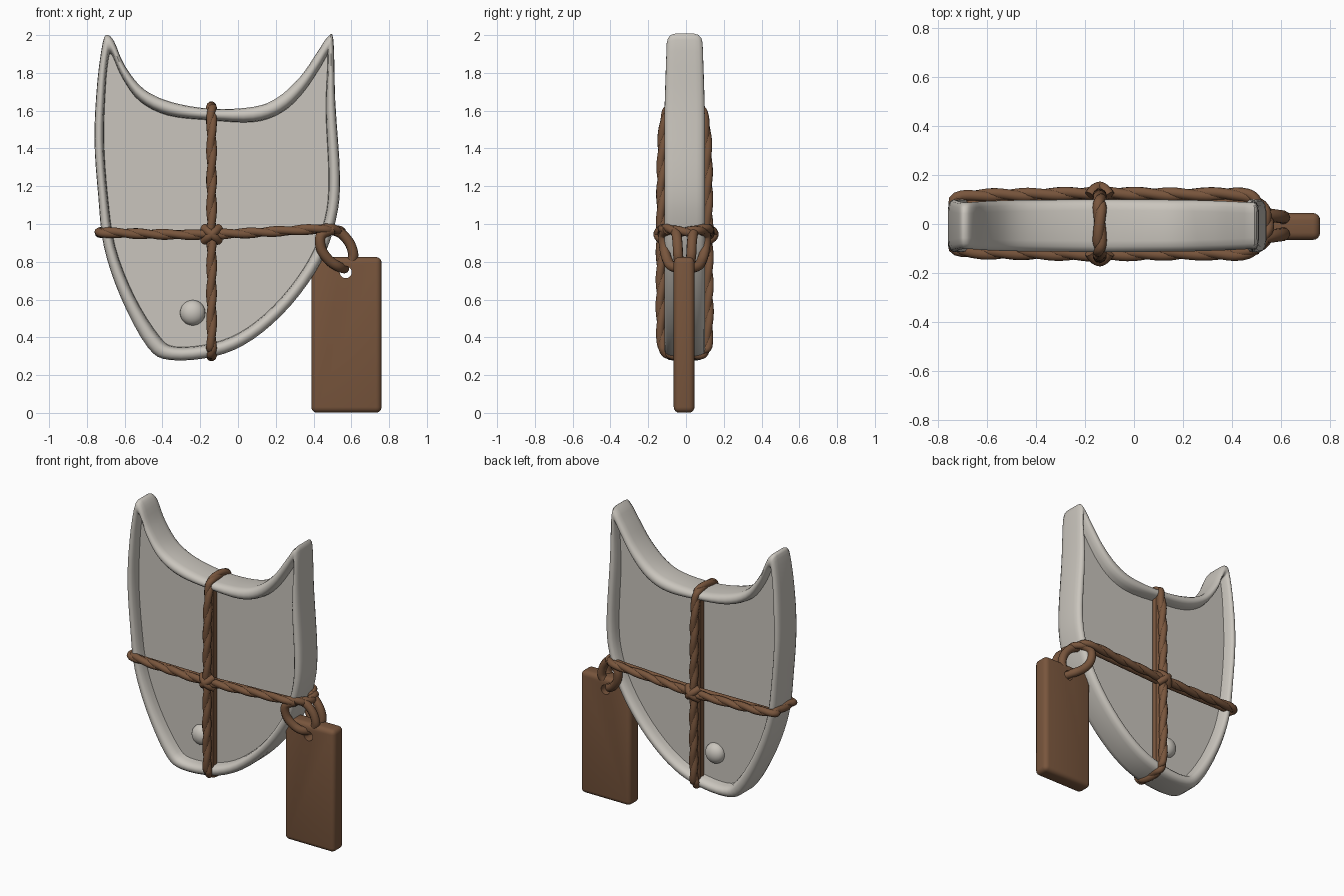
import bpy, bmesh, math
from mathutils import Vector

if "Cube" in bpy.data.objects:
    bpy.data.objects.remove(bpy.data.objects["Cube"], do_unlink=True)


def material(name, rgb):
    mat = bpy.data.materials.new(name)
    mat.use_nodes = True
    mat.diffuse_color = (*rgb, 1)
    shader = next(n for n in mat.node_tree.nodes if n.type == 'BSDF_PRINCIPLED')
    shader.inputs["Base Color"].default_value = (*rgb, 1)
    return mat


CHALK = material("chalk white", (0.59, 0.56, 0.51))
LEATHER = material("leather brown", (0.19, 0.092, 0.046))


def select_only(obj):
    bpy.ops.object.select_all(action='DESELECT')
    obj.select_set(True)
    bpy.context.view_layer.objects.active = obj


def finish(obj, name, mat, angle=40):
    obj.name = name
    obj.data.materials.clear()
    obj.data.materials.append(mat)
    select_only(obj)
    bpy.ops.object.shade_smooth_by_angle(angle=math.radians(angle))
    return obj


def spline(points, steps, cyclic):
    """Catmull-Rom samples through points of any dimension."""
    pts = [Vector(p) for p in points]
    n = len(pts)
    pick = (lambda i: pts[i % n]) if cyclic else (lambda i: pts[max(0, min(n - 1, i))])
    out = []
    for i in range(n if cyclic else n - 1):
        a, b, c, d = (pick(i + k) for k in (-1, 0, 1, 2))
        for s in range(steps):
            t = s / steps
            out.append(0.5 * (2 * b + (c - a) * t + (2 * a - 5 * b + 4 * c - d) * t ** 2
                              + (3 * b - a - 3 * c + d) * t ** 3))
    if not cyclic:
        out.append(pts[-1])
    return out


def strand(name, path, radius, cyclic):
    curve = bpy.data.curves.new(name, 'CURVE')
    curve.dimensions = '3D'
    curve.bevel_depth = radius
    curve.bevel_resolution = 3
    curve.use_fill_caps = True
    poly = curve.splines.new('POLY')
    poly.points.add(len(path) - 1)
    for point, co in zip(poly.points, path):
        point.co = (*co, 1)
    poly.use_cyclic_u = cyclic
    obj = bpy.data.objects.new(name, curve)
    bpy.context.collection.objects.link(obj)
    select_only(obj)
    bpy.ops.object.convert(target='MESH')
    return finish(bpy.context.object, name, LEATHER, 60)


def resample(path, gap):
    """Even spacing round a closed path."""
    out = []
    for i, a in enumerate(path):
        b = path[(i + 1) % len(path)]
        count = max(1, round((b - a).length / gap))
        out += [a.lerp(b, k / count) for k in range(count)]
    return out


def twisted_cord(name, points, axis):
    """Two strands wound round a closed path lying in the plane normal to axis."""
    path = resample(spline(points, 6, True), 0.02)
    n = len(path)
    turns = round(n * 0.02 / 0.3)
    for side in (0, 1):
        wound = []
        for i, p in enumerate(path):
            across = (path[(i + 1) % n] - path[i - 1]).normalized().cross(axis)
            a = math.tau * turns * i / n + math.pi * side
            wound.append(p + 0.007 * (math.cos(a) * axis + math.sin(a) * across))
        strand(f"{name}_strand_{side + 1}", wound, 0.022, True)


# Shield body: outer edge (x, z) paired with the inner edge of the rim (x, z)
RIM = [
    (-.69, 2, -.675, 1.9), (-.655, 1.965, -.66, 1.88), (-.6, 1.84, -.61, 1.77),
    (-.5, 1.715, -.52, 1.65), (-.35, 1.645, -.37, 1.575), (-.14, 1.61, -.15, 1.55),
    (.08, 1.62, .08, 1.54), (.21, 1.67, .23, 1.59), (.33, 1.78, .34, 1.69),
    (.42, 1.91, .43, 1.82), (.475, 1.99, .465, 1.88), (.505, 1.975, .475, 1.87),
    (.515, 1.65, .465, 1.6), (.54, 1.25, .48, 1.24), (.52, 1.03, .46, 1.03),
    (.44, .8, .38, .82), (.28, .57, .23, .61), (.08, .39, .05, .45),
    (-.12, .3, -.13, .37), (-.36, .28, -.33, .35), (-.48, .35, -.42, .41),
    (-.62, .61, -.55, .62), (-.71, .88, -.65, .88), (-.74, 1.15, -.69, 1.15),
    (-.76, 1.45, -.71, 1.45), (-.745, 1.75, -.7, 1.74), (-.715, 1.965, -.685, 1.88)]
PANEL_DEPTH = 0.035
MIDDLE = -0.007


def half_thickness(z):
    return 0.107 - 0.012 * max(0, min(1, (z - 1.6) / 0.4))


def build_shield():
    bm = bmesh.new()
    edge = spline(RIM, 4, True)
    # (blend from outer to inner edge, drop below the rim's face)
    section = [(1, None), (.95, .04), (.84, .014), (.66, .002), (.45, 0), (.22, .006), (.06, .022), (0, .045)]
    rows = [(-1, *s) for s in section] + [(1, *s) for s in reversed(section)]
    loops = []
    for side, blend, drop in rows:
        loop = []
        for ox, oz, ix, iz in edge:
            x, z = ox + (ix - ox) * blend, oz + (iz - oz) * blend
            y = PANEL_DEPTH if drop is None else half_thickness(oz) - drop
            loop.append(bm.verts.new((x, side * y + MIDDLE, z)))
        loops.append(loop)
    n = len(edge)
    for a, b in zip(loops, loops[1:]):
        for i in range(n):
            j = (i + 1) % n
            bm.faces.new((a[i], a[j], b[j], b[i]))
    panels = [bm.faces.new(loops[0]), bm.faces.new(loops[-1])]
    bmesh.ops.triangulate(bm, faces=panels)
    bmesh.ops.recalc_face_normals(bm, faces=bm.faces)
    mesh = bpy.data.meshes.new("shield_body")
    bm.to_mesh(mesh)
    bm.free()
    obj = bpy.data.objects.new("shield_body", mesh)
    bpy.context.collection.objects.link(obj)
    finish(obj, "shield_body", CHALK, 50)
    # Keep the two panels flat
    for face in mesh.polygons:
        if len(face.vertices) == 3:
            face.use_smooth = False


build_shield()

# Round studs on both panels
for side, label in ((-1, "front"), (1, "back")):
    bpy.ops.mesh.primitive_uv_sphere_add(segments=24, ring_count=14, radius=0.067,
                                         location=(-.24, side * PANEL_DEPTH + MIDDLE, .53))
    bpy.context.object.scale.y = 0.8
    finish(bpy.context.object, label + "_stud", CHALK)

# Vertical cord round the shield
CX = -0.14
half = [(-.06, 1.615), (-.1, 1.57), (-.118, 1.4), (-.124, .95), (-.124, .42), (-.105, .33), (-.06, .305)]
upright = [(CX, y + MIDDLE, z) for y, z in half] + [(CX, MIDDLE - y, z) for y, z in reversed(half)]
twisted_cord("vertical_cord", upright, Vector((1, 0, 0)))

# Level cord, closing to a point beside the tag
level = [(-.725, -.05, .955), (-.7, -.11, .955), (-.4, -.12, .945), (CX, -.125, .945),
         (.2, -.12, .96), (.44, -.12, .975), (.51, -.08, .97), (.54, -.03, .96)]
twisted_cord("level_cord", level + [(x, -y, z) for x, y, z in reversed(level)], Vector((0, 0, 1)))

for side, label in ((-1, "front"), (1, "back")):
    # Inner strands filling the gap down to the panels
    for depth, layer in ((.055, "lower"), (.088, "upper")):
        y = side * depth + MIDDLE
        strand(f"{label}_{layer}_upright", [Vector((CX, y, z)) for z in (.34, 1.57)], 0.022, False)
    strand(label + "_inner_level", [Vector((-.7, y, .95)), Vector((CX, y, .945)),
                                    Vector((.48, y, .97))], 0.022, False)
    # Crossed knot
    for tilt in (-1, 1):
        knot = [(CX + .04 * k, side * (.15 - .035 * k * k), .945 + .035 * k * tilt)
                for k in (-1, -.5, 0, .5, 1)]
        strand(f"{label}_knot_{'rising' if tilt > 0 else 'falling'}", spline(knot, 4, False), 0.023, False)
    # Hanging loops joining the level cord to the tag
    near = [(.5, .09, .97), (.44, .112, .94), (.44, .108, .87), (.48, .092, .81), (.53, .065, .775), (.565, 0, .765)]
    far = [(.49, .06, .97), (.545, .045, .95), (.59, .038, .9), (.61, .035, .84), (.6, .03, .8)]
    for part, points in (("near_loop", near), ("far_loop", far)):
        path = spline([(x, side * y + MIDDLE, z) for x, y, z in points], 6, False)
        strand(f"{label}_{part}", path, 0.027, False)

# Hanging tag with a drilled hole
bpy.ops.mesh.primitive_cube_add(size=1, location=(.574, -.01, .413))
tag = bpy.context.object
tag.scale = (.372, .11, .824)
bpy.ops.object.transform_apply(location=False, rotation=False, scale=True)
bevel = tag.modifiers.new("soft_edges", 'BEVEL')
bevel.width = 0.03
bevel.segments = 4
bpy.ops.mesh.primitive_cylinder_add(vertices=20, radius=0.032, depth=0.4,
                                    location=(.57, 0, .745), rotation=(math.pi / 2, 0, 0))
cutter = bpy.context.object
cutter.hide_render = True
drill = tag.modifiers.new("hole", 'BOOLEAN')
drill.operation = 'DIFFERENCE'
drill.object = cutter
select_only(tag)
for modifier in ("soft_edges", "hole"):
    bpy.ops.object.modifier_apply(modifier=modifier)
bpy.data.objects.remove(cutter, do_unlink=True)
finish(tag, "hanging_tag", LEATHER)
